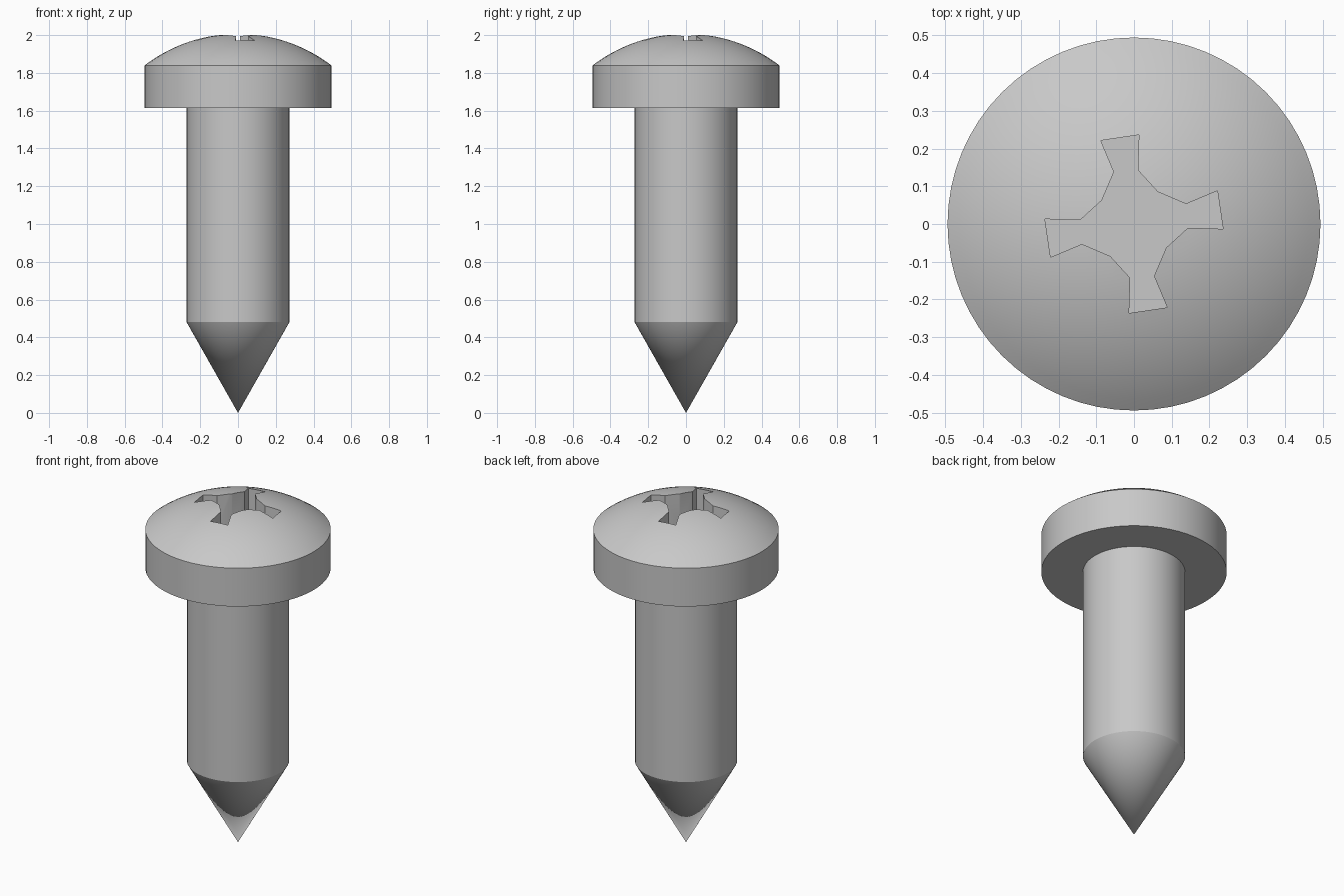
import bpy, bmesh, math
from mathutils import Matrix, Vector

cube = bpy.data.objects.get("Cube")
if cube:
    bpy.data.objects.remove(cube, do_unlink=True)

SIDES = 64
HEAD_R, RIM_LOW, RIM_HIGH, APEX = 0.494, 1.615, 1.84, 2.007
SHANK_R, TIP_TOP = 0.272, 0.48
FLOOR = 1.8

steel = bpy.data.materials.new("grey_steel")
steel.use_nodes = True
steel.diffuse_color = (0.58, 0.58, 0.58, 1)
steel.node_tree.nodes["Principled BSDF"].inputs["Base Color"].default_value = steel.diffuse_color


def make_object(name, bm):
    bmesh.ops.recalc_face_normals(bm, faces=bm.faces)
    mesh = bpy.data.meshes.new(name)
    bm.to_mesh(mesh)
    bm.free()
    mesh.materials.append(steel)
    obj = bpy.data.objects.new(name, mesh)
    bpy.context.collection.objects.link(obj)
    return obj


def activate(obj):
    bpy.ops.object.select_all(action='DESELECT')
    obj.select_set(True)
    bpy.context.view_layer.objects.active = obj


def lathe(name, profile):
    """Spin a (radius, height) profile around the z axis."""
    bm = bmesh.new()
    verts = [bm.verts.new((r, 0, z)) for r, z in profile]
    edges = [bm.edges.new(pair) for pair in zip(verts, verts[1:])]
    bmesh.ops.spin(bm, geom=verts + edges, cent=(0, 0, 0), axis=(0, 0, 1),
                   angle=math.tau, steps=SIDES, use_merge=True)
    bmesh.ops.remove_doubles(bm, verts=bm.verts, dist=1e-5)
    return make_object(name, bm)


# Shank with a conical tip
shank = lathe("shank", [(0, 0), (SHANK_R, TIP_TOP), (SHANK_R, RIM_LOW), (0, RIM_LOW)])

# Head: straight rim under a shallow spherical dome
rise = APEX - RIM_HIGH
ball = (HEAD_R ** 2 + rise ** 2) / (2 * rise)
sweep = math.asin(HEAD_R / ball)
rings = 14
dome = [(ball * math.sin(sweep * (1 - i / rings)),
         APEX - ball + ball * math.cos(sweep * (1 - i / rings))) for i in range(rings + 1)]
head = lathe("head", [(0, RIM_LOW), (HEAD_R, RIM_LOW)] + dome)

# Tapered cross recess, one quarter outline repeated four times
quarter = [(-0.088, 0.221), (0.013, 0.236), (0.010, 0.143), (0.063, 0.085), (0.138, 0.053)]
bm = bmesh.new()
outline = []
for k in range(4):
    turn = Matrix.Rotation(-k * math.pi / 2, 3, 'Z')
    outline += [bm.verts.new(turn @ Vector((x, y, APEX + 0.003))) for x, y in quarter]
floor = bm.faces.new(outline[::-1])
bmesh.ops.inset_region(bm, faces=[floor], thickness=0.018,
                       use_boundary=True, use_even_offset=True)
for v in floor.verts:
    v.co.z = FLOOR
bmesh.ops.holes_fill(bm, edges=[e for e in bm.edges if e.is_boundary], sides=0)
cutter = make_object("recess_cutter", bm)
cutter.hide_render = True

cut = head.modifiers.new("cross_recess", 'BOOLEAN')
cut.operation = 'DIFFERENCE'
cut.solver = 'EXACT'
cut.object = cutter
activate(head)
bpy.ops.object.modifier_apply(modifier=cut.name)
bpy.data.objects.remove(cutter, do_unlink=True)

# Smooth round surfaces, crisp edges
for obj in (shank, head):
    activate(obj)
    bpy.ops.object.shade_smooth_by_angle(angle=math.radians(25))
